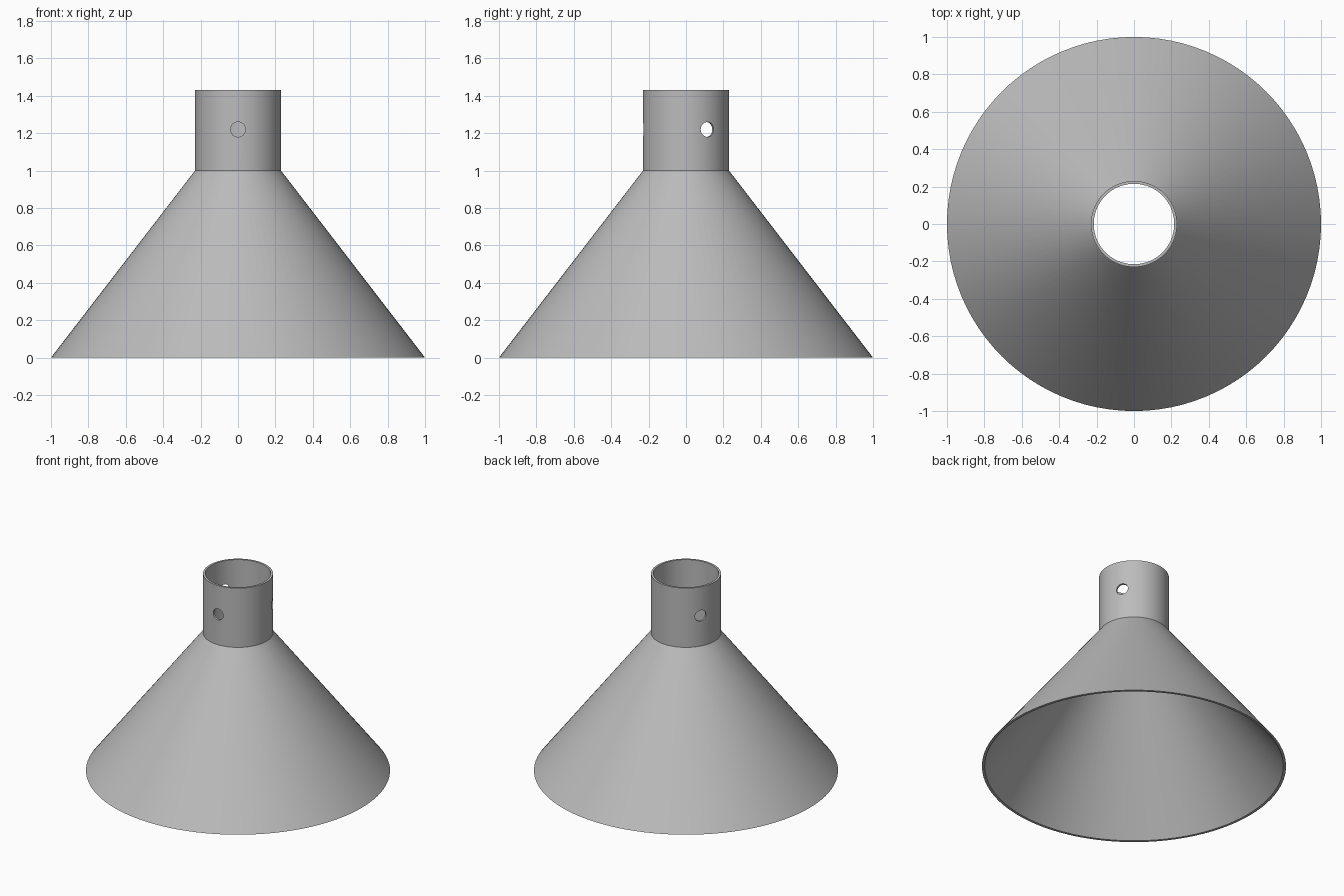
import bpy
import bmesh
from math import pi, cos, sin
from mathutils import Matrix, Vector

SEGMENTS = 96
NECK_R, WALL = 0.23, 0.015
HOLE_R, HOLE_Z = 0.04, 1.22

cube = bpy.data.objects.get("Cube")
if cube:
    bpy.data.objects.remove(cube, do_unlink=True)

grey = bpy.data.materials.new("plain_grey")
grey.use_nodes = True
grey.diffuse_color = (0.5, 0.5, 0.5, 1)
grey.node_tree.nodes["Principled BSDF"].inputs["Base Color"].default_value = (0.5, 0.5, 0.5, 1)


def add_object(name, bm):
    bmesh.ops.recalc_face_normals(bm, faces=bm.faces)
    mesh = bpy.data.meshes.new(name)
    bm.to_mesh(mesh)
    bm.free()
    obj = bpy.data.objects.new(name, mesh)
    bpy.context.collection.objects.link(obj)
    mesh.materials.append(grey)
    return obj


def lathe(name, profile):
    """Revolve a closed (radius, height) profile around the z axis."""
    bm = bmesh.new()
    rings = []
    for i in range(SEGMENTS):
        a = 2 * pi * i / SEGMENTS
        rings.append([bm.verts.new((r * cos(a), r * sin(a), z)) for r, z in profile])
    for i, ring in enumerate(rings):
        after = rings[(i + 1) % SEGMENTS]
        for j in range(len(profile)):
            k = (j + 1) % len(profile)
            bm.faces.new((ring[j], after[j], after[k], ring[k]))
    return add_object(name, bm)


# Flared cone and tubular neck, one thin hollow wall
inner = NECK_R - WALL
funnel = lathe("funnel_shell", [(1.0, 0), (NECK_R, 1.0), (NECK_R, 1.43),
                                (inner, 1.43), (inner, 0.99), (0.982, 0)])

# Three radial drills, one facing the front
bm = bmesh.new()
for i in range(3):
    a = -pi / 2 + i * 2 * pi / 3
    out = Vector((cos(a), sin(a), 0))
    place = Matrix.Translation(out * NECK_R + Vector((0, 0, HOLE_Z)))
    turn = out.to_track_quat('Z', 'Y').to_matrix().to_4x4()
    bmesh.ops.create_cone(bm, cap_ends=True, segments=32, radius1=HOLE_R,
                          radius2=HOLE_R, depth=0.2, matrix=place @ turn)
drills = add_object("screw_hole_cutter", bm)
drills.hide_render = True
drills.hide_set(True)

cut = funnel.modifiers.new("screw_holes", 'BOOLEAN')
cut.operation = 'DIFFERENCE'
cut.solver = 'EXACT'
cut.object = drills

# Apply the cut, then shade round walls smooth with crisp rims
bpy.ops.object.select_all(action='DESELECT')
funnel.select_set(True)
bpy.context.view_layer.objects.active = funnel
bpy.ops.object.modifier_apply(modifier=cut.name)
bpy.data.objects.remove(drills, do_unlink=True)
bpy.ops.object.shade_smooth_by_angle(angle=pi / 6)
